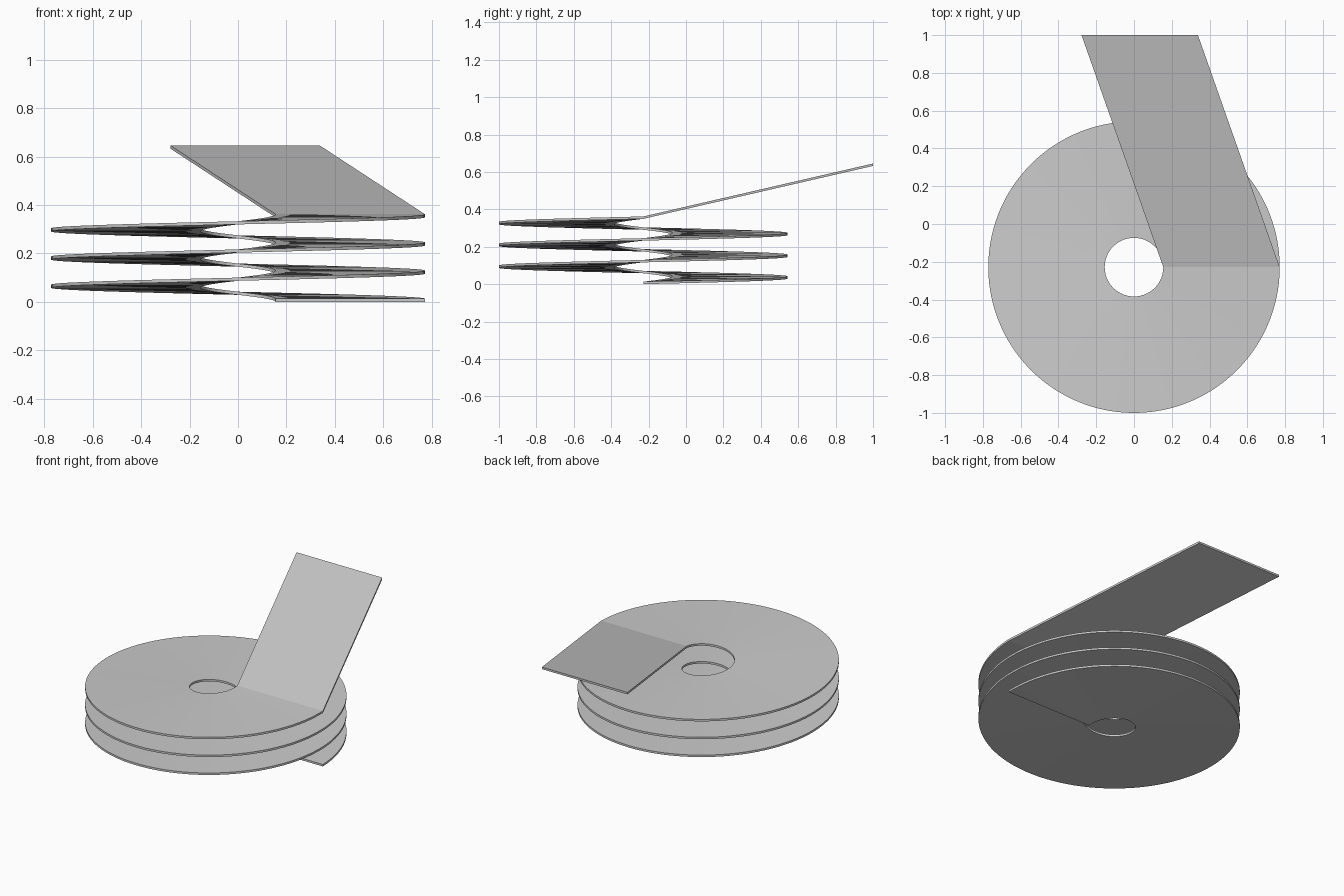
import bpy, bmesh
from math import cos, sin, tau

if "Cube" in bpy.data.objects:
    bpy.data.objects.remove(bpy.data.objects["Cube"])

R_IN, R_OUT, CY = 0.155, 0.7715, -0.2285   # ring radii, axis position in y
TURNS, STEPS = 3, 120                      # turns, segments per turn
PITCH, THICK = 0.1163, 0.013


def sweep(name, sections):
    """Skin a list of four-corner cross-sections into a closed solid."""
    bm = bmesh.new()
    rings = [[bm.verts.new(p) for p in s] for s in sections]
    for a, b in zip(rings, rings[1:]):
        for i in range(4):
            j = (i + 1) % 4
            bm.faces.new((a[i], a[j], b[j], b[i]))
    bm.faces.new(rings[0][::-1])
    bm.faces.new(rings[-1])
    bmesh.ops.recalc_face_normals(bm, faces=bm.faces)
    mesh = bpy.data.meshes.new(name)
    bm.to_mesh(mesh)
    bm.free()
    obj = bpy.data.objects.new(name, mesh)
    bpy.context.collection.objects.link(obj)
    bpy.context.view_layer.objects.active = obj
    obj.select_set(True)
    bpy.ops.object.shade_smooth_by_angle()
    obj.select_set(False)
    return obj


def section(angle, z, dx=0, dy=0):
    """Rectangular radial slice of the ribbon."""
    return [(r * cos(angle) + dx, r * sin(angle) + CY + dy, z + h)
            for r, h in ((R_IN, 0), (R_OUT, 0), (R_OUT, THICK), (R_IN, THICK))]


# Spiral ribbon, three turns climbing counter-clockwise
sweep("spiral_ramp", [section(tau * i / STEPS, PITCH * i / STEPS)
                      for i in range(TURNS * STEPS + 1)])

# Straight inclined ramp leaving the top of the spiral
top = PITCH * TURNS
sweep("exit_ramp", [section(0, top),
                    section(0, top + 0.283, dx=-0.433, dy=1 - CY)])
